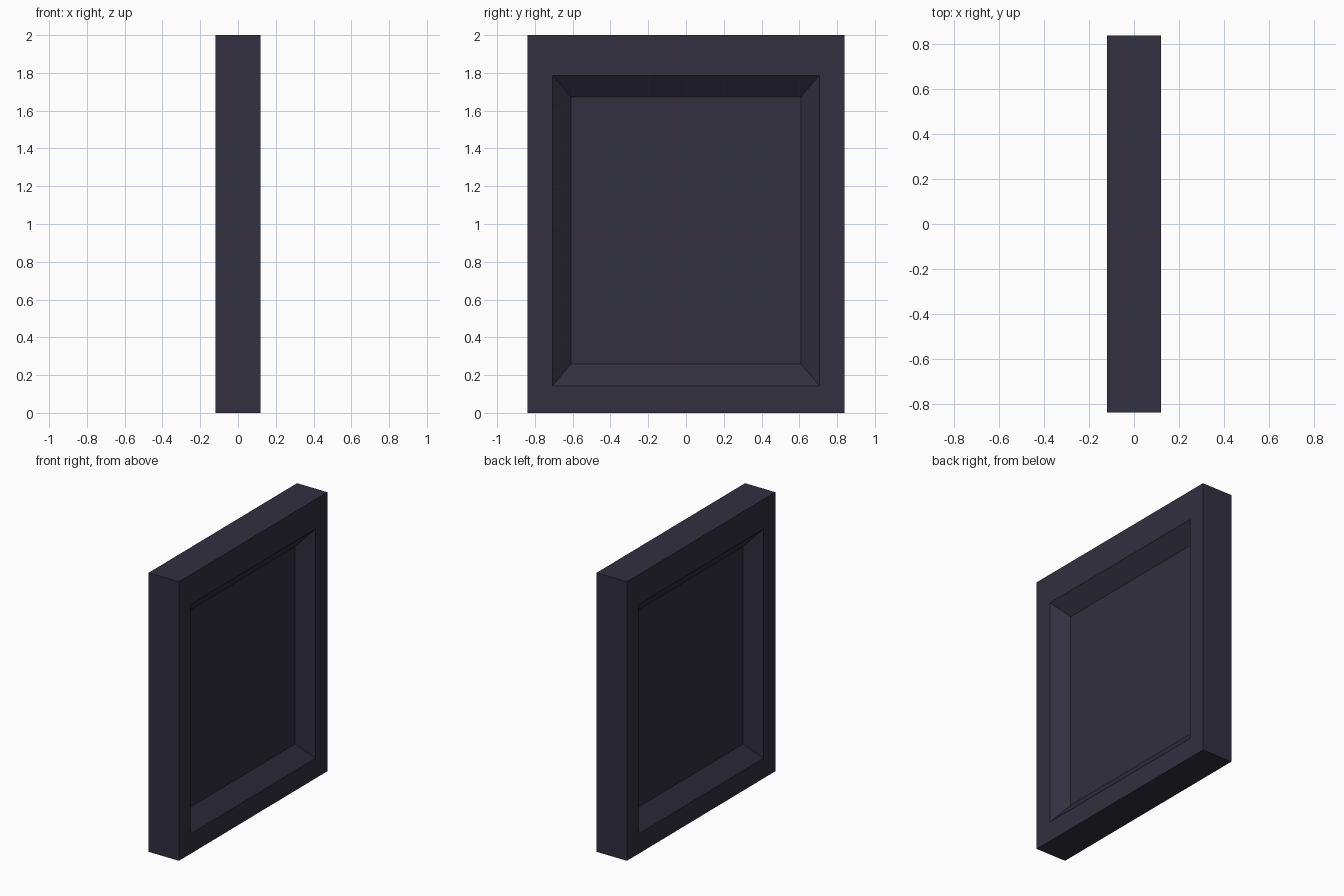
import bpy, bmesh

if "Cube" in bpy.data.objects:
    bpy.data.objects.remove(bpy.data.objects["Cube"])

# Material
mat = bpy.data.materials.new("dark slate")
mat.diffuse_color = (0.031, 0.029, 0.049, 1)
mat.use_nodes = True
mat.node_tree.nodes["Principled BSDF"].inputs["Base Color"].default_value = mat.diffuse_color

HALF_T, HALF_W, HEIGHT = 0.12, 0.84, 2.0
# Recess loops: (half depth in x, half width, bottom z, top z)
RIM = (HALF_T, 0.707, 0.143, 1.787)
FLOOR = (0.027, 0.608, 0.26, 1.673)


def fit(face, side, loop):
    """Move the corners of a rectangular face onto a loop of the recess."""
    x, w, z0, z1 = loop
    mid = face.calc_center_median().z
    for v in face.verts:
        v.co = (side * x, w if v.co.y > 0 else -w, z1 if v.co.z > mid else z0)


# Slab
bm = bmesh.new()
bmesh.ops.create_cube(bm, size=1)
for v in bm.verts:
    v.co = (v.co.x * 2 * HALF_T, v.co.y * 2 * HALF_W, (v.co.z + 0.5) * HEIGHT)
bm.normal_update()

# Sloped recess on both broad sides
for side in (1, -1):
    face = next(f for f in bm.faces if f.normal.x * side > 0.9)
    for loop in (RIM, FLOOR):
        bmesh.ops.inset_individual(bm, faces=[face], thickness=0.05)
        fit(face, side, loop)
bmesh.ops.recalc_face_normals(bm, faces=bm.faces)

mesh = bpy.data.meshes.new("recessed_panel")
bm.to_mesh(mesh)
bm.free()
mesh.materials.append(mat)
panel = bpy.data.objects.new("recessed_panel", mesh)
bpy.context.collection.objects.link(panel)
